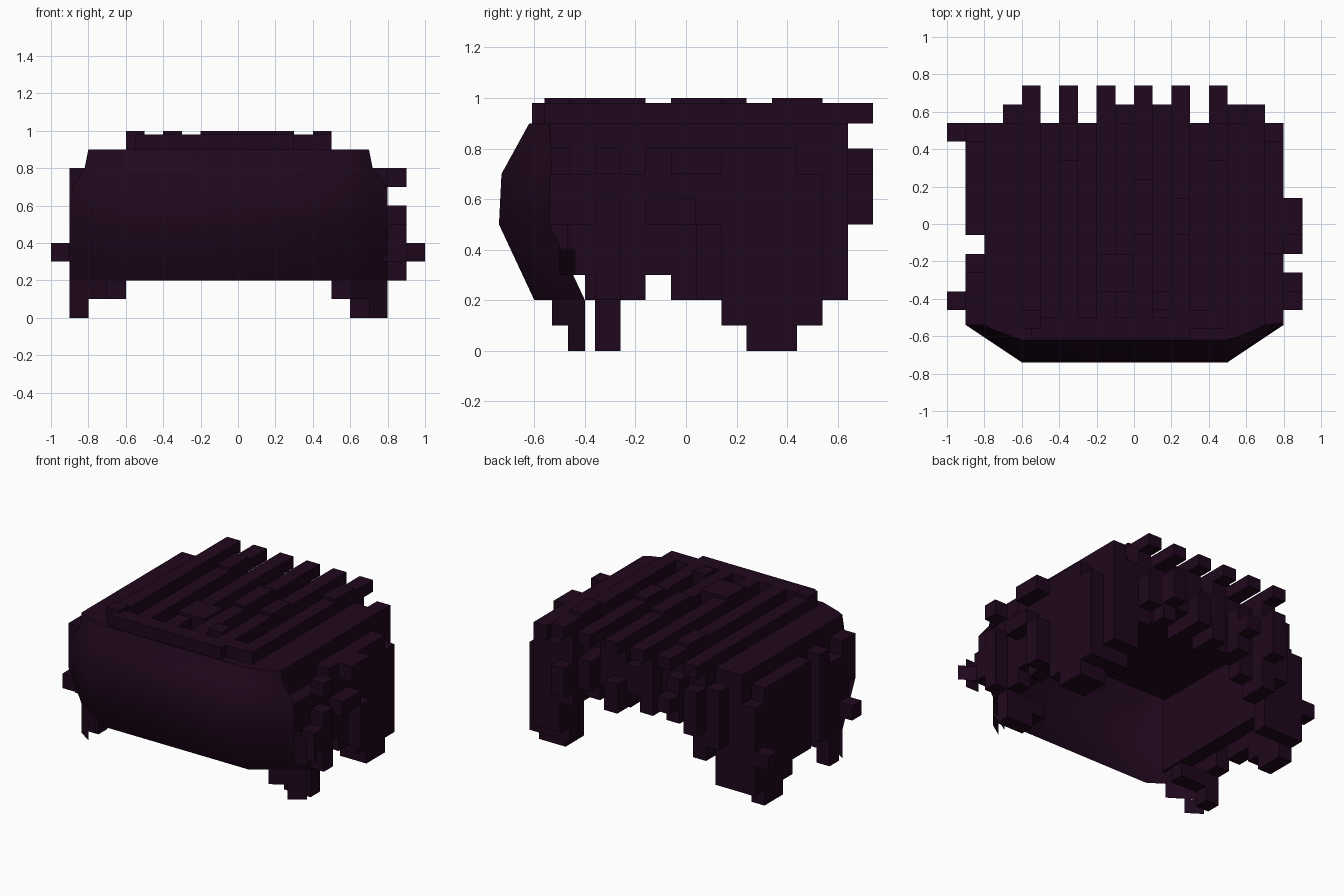
import bpy, bmesh

if "Cube" in bpy.data.objects:
    bpy.data.objects.remove(bpy.data.objects["Cube"])

plum = bpy.data.materials.new("dark_plum")
plum.diffuse_color = (0.0137, 0.0023, 0.0123, 1)
plum.use_nodes = True
plum.node_tree.nodes["Principled BSDF"].inputs["Base Color"].default_value = plum.diffuse_color


def finish(bm, name):
    mesh = bpy.data.meshes.new(name)
    bm.to_mesh(mesh)
    bm.free()
    mesh.materials.append(plum)
    ob = bpy.data.objects.new(name, mesh)
    bpy.context.collection.objects.link(ob)
    return ob


def blocks(name, boxes):
    """Each box is (x0, x1, y0, y1, z0, z1)."""
    bm = bmesh.new()
    for x0, x1, y0, y1, z0, z1 in boxes:
        vs = bmesh.ops.create_cube(bm, size=1)["verts"]
        for v in vs:
            v.co = (x1 if v.co.x > 0 else x0,
                    y1 if v.co.y > 0 else y0,
                    z1 if v.co.z > 0 else z0)
    return finish(bm, name)


# crown with its hollow underneath
blocks("crown", [(-.8, .7, -.54, .54, .8, .9)])

# raised ridges running front to back, with thin plates on top
ridges = []
plates = [(-.56, -.46), (.34, .54), (-.36, -.16), (-.06, .24), (-.06, .14), (.34, .54)]
for i, (a, b) in enumerate(plates):
    x = -.6 + .2 * i
    ridges.append((x, x + .1, -.56, .74, .9, .98))
    ridges.append((x, x + .1, a, b, .98, 1.0))
ridges.append((-.1, 0, -.36, -.16, .9, 1.0))
ridges.append((.1, .2, -.46, -.36, .9, 1.0))
blocks("top_ridges", ridges)

# curved front fringe, lofted as rows of (y, z, left x, right x, side sweep)
rows = [(-.6, .2, -.9, .8, .2), (-.74, .5, -.9, .8, .2), (-.73, .7, -.9, .8, .2),
        (-.675, .8, -.82, .72, .14), (-.62, .9, -.8, .7, .08)]
bm = bmesh.new()
grid = []
for y, z, xl, xr, s in rows:
    cols = [(xl, s), ((xl - .7) / 2, s * .67), (-.6, 0),
            (.5, 0), ((xr + .6) / 2, s * .67), (xr, s)]
    grid.append([bm.verts.new((cx, y + dy, z)) for cx, dy in cols])
for r0, r1 in zip(grid, grid[1:]):
    for i in range(5):
        bm.faces.new((r0[i], r0[i + 1], r1[i + 1], r1[i]))
# flat shelf behind the upper edge
grid.append([bm.verts.new((v.co.x, -.5, .9)) for v in grid[-1]])
for i in range(5):
    bm.faces.new((grid[-2][i], grid[-2][i + 1], grid[-1][i + 1], grid[-1][i]))
fringe = finish(bm, "front_fringe")
bpy.context.view_layer.objects.active = fringe
fringe.select_set(True)
bpy.ops.object.shade_smooth_by_angle(angle=.8)
blocks("front_lip", [(-.55, .3, -.61, -.5, .9, .98), (.3, .5, -.56, -.46, .9, .98)])

# thin swept tips hanging below the fringe: (x0, y0, x1, y1, z0, z1)
bm = bmesh.new()
for x0, y0, x1, y1, z0, z1 in [
        (-.9, -.4, -.7, -.53, .1, .2), (-.9, -.4, -.8, -.467, 0, .1),
        (.8, -.4, .6, -.53, .1, .2), (.8, -.4, .7, -.467, 0, .1),
        (.9, -.44, 1, -.5, .3, .4), (.8, -.54, .9, -.54, .3, .5)]:
    bm.faces.new([bm.verts.new(c) for c in
                  ((x0, y0, z0), (x1, y1, z0), (x1, y1, z1), (x0, y0, z1))])
finish(bm, "fringe_tips")

# inner side walls, reaching forward to the fringe
blocks("inner_walls", [(-.8, -.7, -.46, .54, .3, .8), (.6, .7, -.46, .54, .3, .8),
                       (-.72, -.7, -.56, -.46, .3, .8), (.6, .62, -.56, -.46, .3, .8)])

# left side locks: (y0, y1, bottom, top)
left = [(-.54, -.4, .5, .8), (-.47, -.4, .3, .5), (-.4, -.36, .2, .7), (-.36, -.26, 0, .7),
        (-.26, -.16, .2, .8), (-.06, .14, .2, .8), (.14, .24, .1, .8),
        (.24, .44, 0, .8), (.44, .54, .1, .7)]
blocks("left_locks", [(-.9, -.8, *s) for s in left] +
       [(-1, -.9, .44, .54, .3, .4), (-1, -.9, -.46, -.36, .3, .4),
        (-.8, -.6, .44, .54, .1, .5), (-.8, -.6, -.36, -.26, .1, .2)])

# right side locks with an outer staggered layer
right = [(-.54, -.4, .5, .7), (-.47, -.4, .3, .5), (-.4, -.36, .2, .7), (-.36, -.26, 0, .7),
         (-.26, -.16, .2, .7), (-.16, -.06, .3, .8), (-.06, .14, .2, .8), (.14, .24, .1, .8),
         (.24, .44, 0, .8), (.44, .54, .1, .7)]
blocks("right_locks", [(.7, .8, *s) for s in right] +
       [(.8, .9, -.36, -.26, .2, .6), (.8, .9, -.46, -.36, .3, .5),
        (.8, .9, -.16, .04, .5, .6), (.8, .9, .04, .14, .2, .5),
        (.8, .9, -.36, -.26, .7, .8), (.8, .9, -.06, .14, .7, .8),
        (.6, .7, .24, .44, 0, .4), (.5, .7, .44, .54, .1, .5),
        (.5, .7, -.36, -.26, .1, .2), (.6, .7, -.36, -.26, 0, .2)])

# back locks in layers with staggered lower ends
ends = [.4, .3, .4, .5, .5, .5, .6, .5, .6, .5, .5, .4, .2, .2]
back = []
for i, z in enumerate(ends):
    x = -.7 + .1 * i
    back.append((x, x + .1, .44, .54, z, .8))
    if i not in (2, 4, 10):
        back.append((x, x + .1, .54, .64, z, .8 if i % 3 == 0 else .9))
    if i in (1, 3, 7, 9, 11):
        back.append((x, x + .1, .64, .74, .5 + .1 * (i % 3 == 0), .8 - .1 * (i % 4 == 3)))
blocks("back_locks", back)
